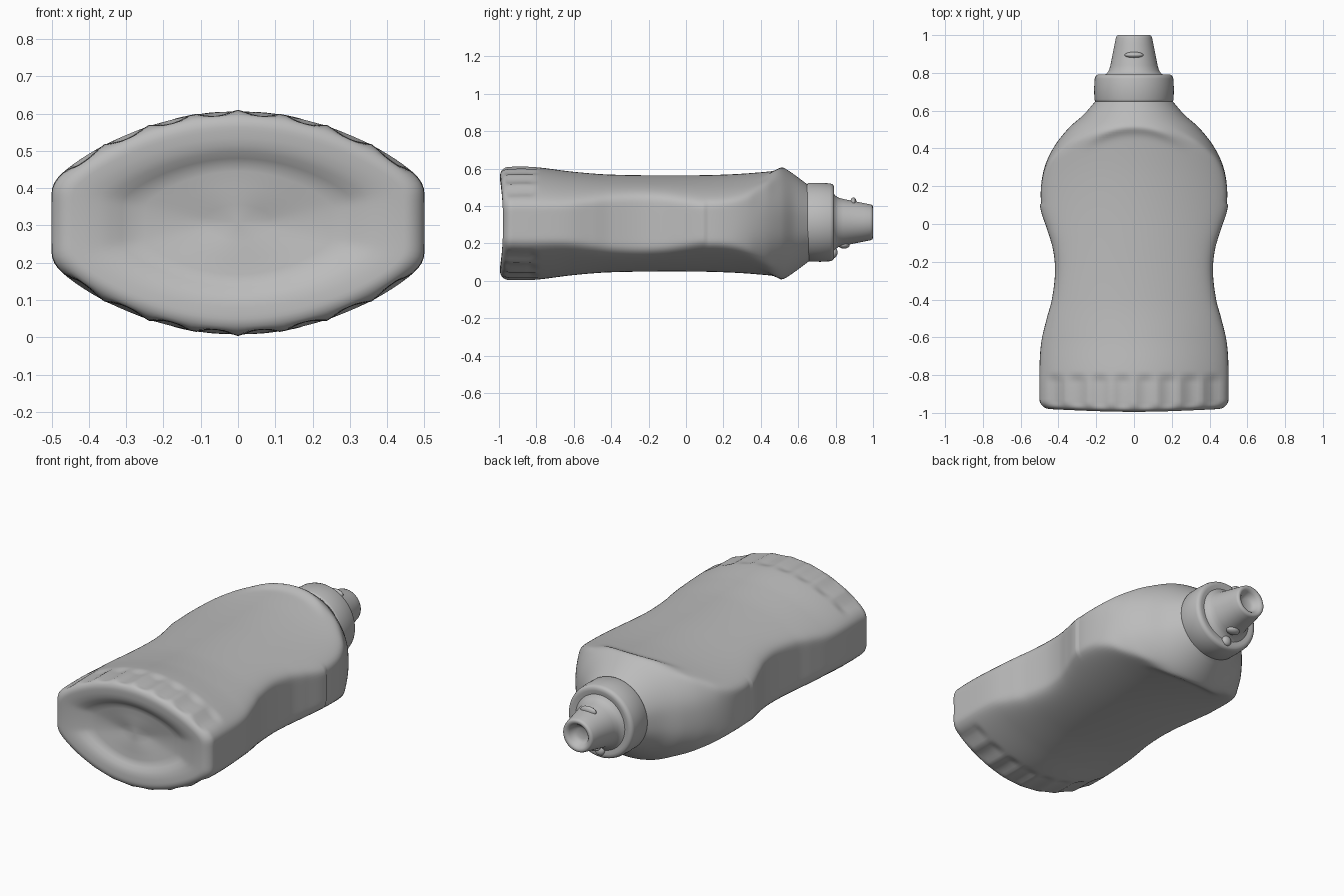
import bpy, bmesh, math
from mathutils import Vector

if "Cube" in bpy.data.objects:
    bpy.data.objects.remove(bpy.data.objects["Cube"])

MID = 0.307          # height of the bottle's long axis
SIDES = 144

mat = bpy.data.materials.new("plain grey")
mat.use_nodes = True
GREY = (0.5, 0.5, 0.5, 1)
mat.diffuse_color = GREY
mat.node_tree.nodes["Principled BSDF"].inputs["Base Color"].default_value = GREY


def curve(points):
    """Smooth function through (position, value) points."""
    def slope(i):
        a, b = points[max(i - 1, 0)], points[min(i + 1, len(points) - 1)]
        return (b[1] - a[1]) / (b[0] - a[0])

    def value(y):
        if y <= points[0][0]:
            return points[0][1]
        for i in range(len(points) - 1):
            (a, va), (b, vb) = points[i], points[i + 1]
            if y <= b:
                h, t = b - a, (y - a) / (b - a)
                return (va * (1 + 2 * t) * (1 - t) ** 2 + vb * t * t * (3 - 2 * t)
                        + h * t * (1 - t) * (slope(i) * (1 - t) - slope(i + 1) * t))
        return points[-1][1]
    return value


def step(a, b, v):
    t = min(max((v - a) / (b - a), 0), 1)
    return t * t * (3 - 2 * t)


def build(name, rings, angle=40):
    """Skin a list of equal rings and close both ends."""
    bm = bmesh.new()
    loops = [[bm.verts.new(p) for p in ring] for ring in rings]
    for a, b in zip(loops, loops[1:]):
        for i in range(len(a)):
            j = (i + 1) % len(a)
            bm.faces.new((a[i], a[j], b[j], b[i]))
    for loop in (loops[0], loops[-1]):
        centre = bm.verts.new(sum((v.co for v in loop), Vector()) / len(loop))
        for i in range(len(loop)):
            bm.faces.new((loop[i], loop[(i + 1) % len(loop)], centre))
    bmesh.ops.recalc_face_normals(bm, faces=bm.faces)
    mesh = bpy.data.meshes.new(name)
    bm.to_mesh(mesh)
    bm.free()
    return finish(bpy.data.objects.new(name, mesh), angle)


def finish(obj, angle):
    if not obj.users_collection:
        bpy.context.collection.objects.link(obj)
    obj.data.materials.append(mat)
    bpy.ops.object.select_all(action="DESELECT")
    obj.select_set(True)
    bpy.context.view_layer.objects.active = obj
    bpy.ops.object.shade_smooth_by_angle(angle=math.radians(angle))
    return obj


# Body: half width, panel half height, panel bulge and shoulder radius along y
half_width = curve([(-1, .5), (-.75, .5), (-.62, .49), (-.5, .462), (-.4, .435),
                    (-.25, .418), (-.13, .43), (-.03, .46), (.08, .495), (.18, .502),
                    (.3, .482), (.41, .43), (.51, .35), (.58, .27), (.66, .2)])
half_height = curve([(-1, .302), (-.82, .302), (-.6, .276), (-.4, .261), (0, .257),
                     (.25, .263), (.45, .278), (.55, .29), (.66, .3)])
bulge = curve([(-1, .72), (-.8, .7), (-.4, .55), (.3, .53), (.66, .45)])
shoulder = curve([(.1, 3), (.25, .9), (.35, .46), (.45, .35), (.52, .302),
                  (.58, .26), (.66, .2)])
ROUND = .055


def outside(x, z, y):
    """Above 1 when the point lies outside the body."""
    t = max(0, (ROUND - 1 - y) / ROUND)
    inset = ROUND * (1 - math.sqrt(max(0, 1 - t * t)))
    w = half_width(y) - inset
    roof = half_height(y) - inset - bulge(y) * x * x
    # raised lip along the curved shoulder line
    lip = (y - .52 + 1.3 * x * x) / .035
    roof += .018 * math.exp(-lip * lip) * (1 - step(.12, .3, abs(x)))
    # row of flutes near the base
    window = step(-.99, -.95, y) * (1 - step(-.84, -.78, y)) * (1 - step(.43, .48, abs(x)))
    roof -= .014 * window * abs(math.sin(math.pi * x / .12)) ** 1.2
    gx, gz = abs(x) / w, abs(z) / max(roof, .04)
    box = (gx ** 10 + gz ** 10) ** .1
    cone = math.hypot(gx, z / shoulder(y))
    return (box ** 40 + cone ** 40) ** .025 if y > .1 else box


def section(y):
    pts = []
    for i in range(SIDES):
        a = 2 * math.pi * i / SIDES
        c, s = math.cos(a), math.sin(a) * .7
        lo, hi = 0, .8
        for _ in range(18):
            r = (lo + hi) / 2
            if outside(r * c, r * s, y) > 1:
                hi = r
            else:
                lo = r
        x, z = lo * c, lo * s
        # the base curves inward between its upper and lower edges
        dish = .022 * max(0, 1 - (z / .29) ** 2) * (1 - step(-1, -.85, y))
        pts.append(Vector((x, y + dish, z + MID)))
    return pts


ys = [-1 + ROUND * (1 - math.cos(math.pi * i / 16)) for i in range(8)]
ys += [-.945 + .012 * i for i in range(135)]
body = [section(y) for y in ys if y < .67]

# Recessed panel in the base
base_rings = []
for scale, depth in [(0, .05), (.2, .047), (.4, .042), (.56, .038), (.64, .034), (.7, .024),
                     (.77, .012), (.84, .005), (.92, .001)]:
    if scale:
        base_rings.append([Vector((p.x * scale, p.y + depth - .006 * (1 - scale),
                                   MID + (p.z - MID) * scale)) for p in body[0]])
build("bottle_body", base_rings + body, 50)


def lathe(name, profile, sides=72, angle=40):
    rings = [[Vector((r * math.cos(2 * math.pi * i / sides), y,
                      MID + .006 + r * math.sin(2 * math.pi * i / sides)))
              for i in range(sides)] for y, r in profile]
    return build(name, rings, angle)


# Cap collar with softened rims
lathe("cap_collar", [(.645, .19), (.645, .2), (.65, .207), (.66, .21), (.72, .211), (.77, .208),
                     (.783, .204), (.79, .195), (.792, .18), (.788, .165), (.787, .12)], 72, 60)

# Tapered nozzle with a dished opening
lathe("nozzle", [(.78, .17), (.788, .158), (.798, .143), (.815, .132), (.84, .125), (.9, .113),
                 (.95, .103), (.985, .096), (.996, .092), (1, .084), (.998, .072),
                 (.985, .06), (.965, .05), (.955, .03)], 72, 70)


def lump(name, location, size):
    bpy.ops.mesh.primitive_uv_sphere_add(segments=24, ring_count=12, location=location)
    obj = bpy.context.object
    obj.name = name
    obj.scale = size
    finish(obj, 60)


# Small catches on the nozzle and collar
lump("nozzle_upper_catch", (0, .895, MID + .115), (.05, .016, .024))
lump("nozzle_lower_catch", (0, .845, MID - .115), (.04, .03, .02))
lump("collar_lower_catch", (0, .79, MID - .155), (.03, .02, .03))
